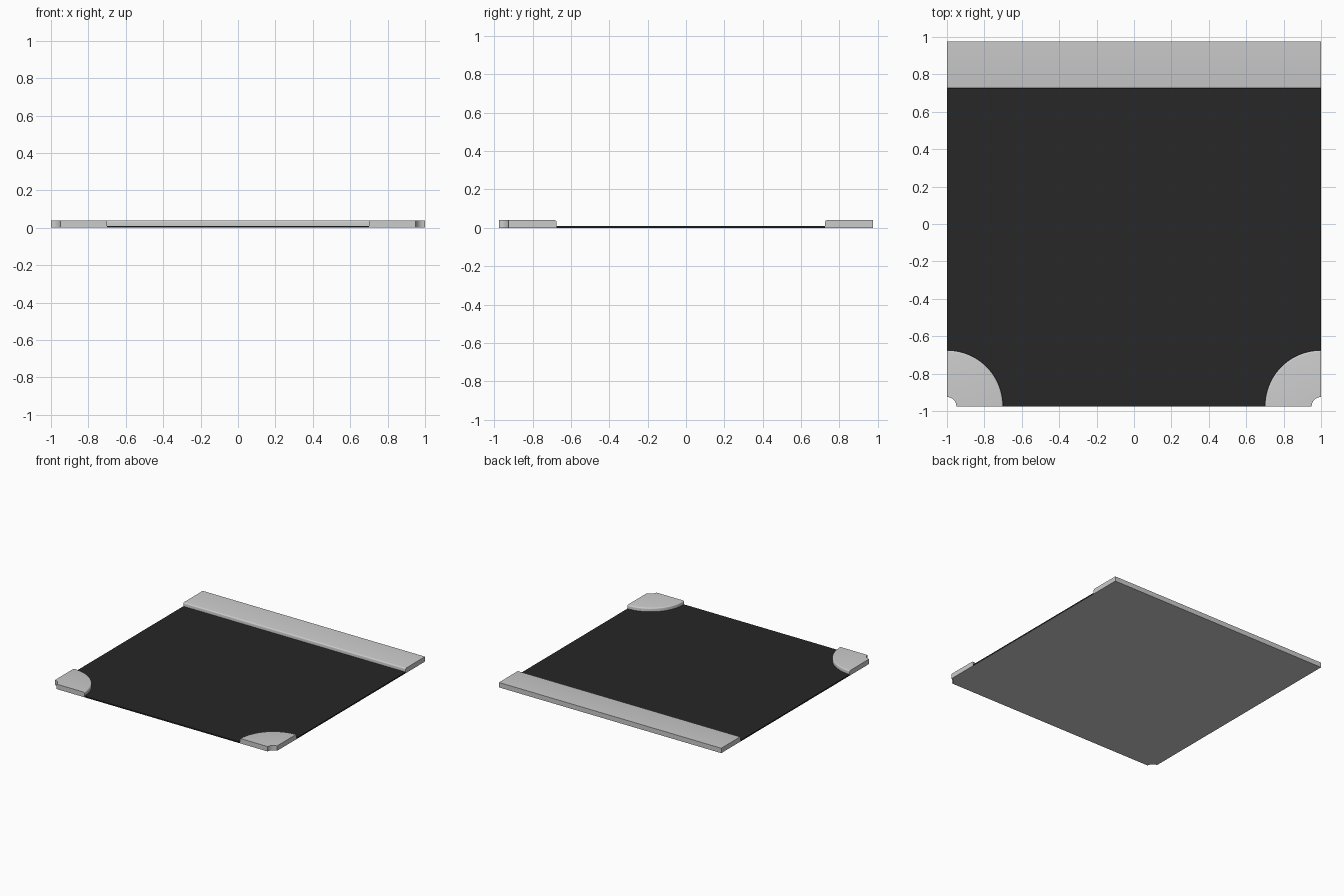
import bpy, bmesh
from math import sin, cos, pi

if "Cube" in bpy.data.objects:
    bpy.data.objects.remove(bpy.data.objects["Cube"])

HX, HY = 1.0, 0.975      # half size of the tile
KERB, ROAD = 0.04, 0.01  # top heights
R_IN, R_OUT = 0.05, 0.30
WALK, BEV = 0.25, 0.01
STEPS = 20


def kerb_profile(width):
    """Closed cross-section: (distance across, z), rounded on the road side."""
    edge = [(width - BEV + BEV * sin(a), KERB - BEV + BEV * cos(a))
            for a in (i * pi / 8 for i in range(5))]
    return [(0, 0), (0, KERB)] + edge + [(width, 0)]


def finish(bm, name):
    bmesh.ops.recalc_face_normals(bm, faces=bm.faces)
    me = bpy.data.meshes.new(name)
    bm.to_mesh(me)
    bm.free()
    ob = bpy.data.objects.new(name, me)
    bpy.context.collection.objects.link(ob)
    bpy.ops.object.select_all(action='DESELECT')
    ob.select_set(True)
    bpy.context.view_layer.objects.active = ob
    bpy.ops.object.shade_smooth_by_angle(angle=pi / 6)
    return ob


def sweep(name, rings):
    """Bridge a list of matching cross-sections and cap both ends."""
    bm = bmesh.new()
    rings = [[bm.verts.new(p) for p in ring] for ring in rings]
    n = len(rings[0])
    for a, b in zip(rings, rings[1:]):
        for i in range(n):
            j = (i + 1) % n
            bm.faces.new((a[i], a[j], b[j], b[i]))
    bm.faces.new(rings[0])
    bm.faces.new(rings[-1])
    return finish(bm, name)


def arc(side, r):
    """Quarter arc around a front corner, from front edge to side edge."""
    return [(side * (HX - r * cos(t)), -HY + r * sin(t))
            for t in (i * pi / 2 / STEPS for i in range(STEPS + 1))]


# Straight pavement along the back
sweep("back_pavement", [[(x, HY - d, z) for d, z in kerb_profile(WALK)]
                        for x in (-HX, HX)])

# Quarter-ring pavements at the front corners
for side, label in ((-1, "left"), (1, "right")):
    section = kerb_profile(R_OUT - R_IN)
    sweep(label + "_corner_pavement",
          [[(side * (HX - (R_IN + d) * cos(t)), -HY + (R_IN + d) * sin(t), z)
            for d, z in section]
           for t in (i * pi / 2 / STEPS for i in range(STEPS + 1))])

# Thin road slab filling the area between the pavements
outline = (arc(-1, R_OUT)[::-1] + arc(1, R_OUT)
           + [(HX, HY - WALK), (-HX, HY - WALK)])
bm = bmesh.new()
base = bm.faces.new([bm.verts.new((x, y, 0)) for x, y in outline])
top = bmesh.ops.extrude_face_region(bm, geom=[base], use_keep_orig=True)
bmesh.ops.translate(bm, vec=(0, 0, ROAD),
                    verts=[v for v in top["geom"] if isinstance(v, bmesh.types.BMVert)])
road = finish(bm, "road")

# Black asphalt, with a plain grey underside
asphalt = bpy.data.materials.new("asphalt")
asphalt.diffuse_color = (0.02, 0.02, 0.02, 1)
asphalt.use_nodes = True
asphalt.node_tree.nodes["Principled BSDF"].inputs["Base Color"].default_value = asphalt.diffuse_color
road.data.materials.append(asphalt)
underside = bpy.data.materials.new("underside")
road.data.materials.append(underside)
for p in road.data.polygons:
    p.material_index = 1 if p.normal.z < -0.5 else 0
